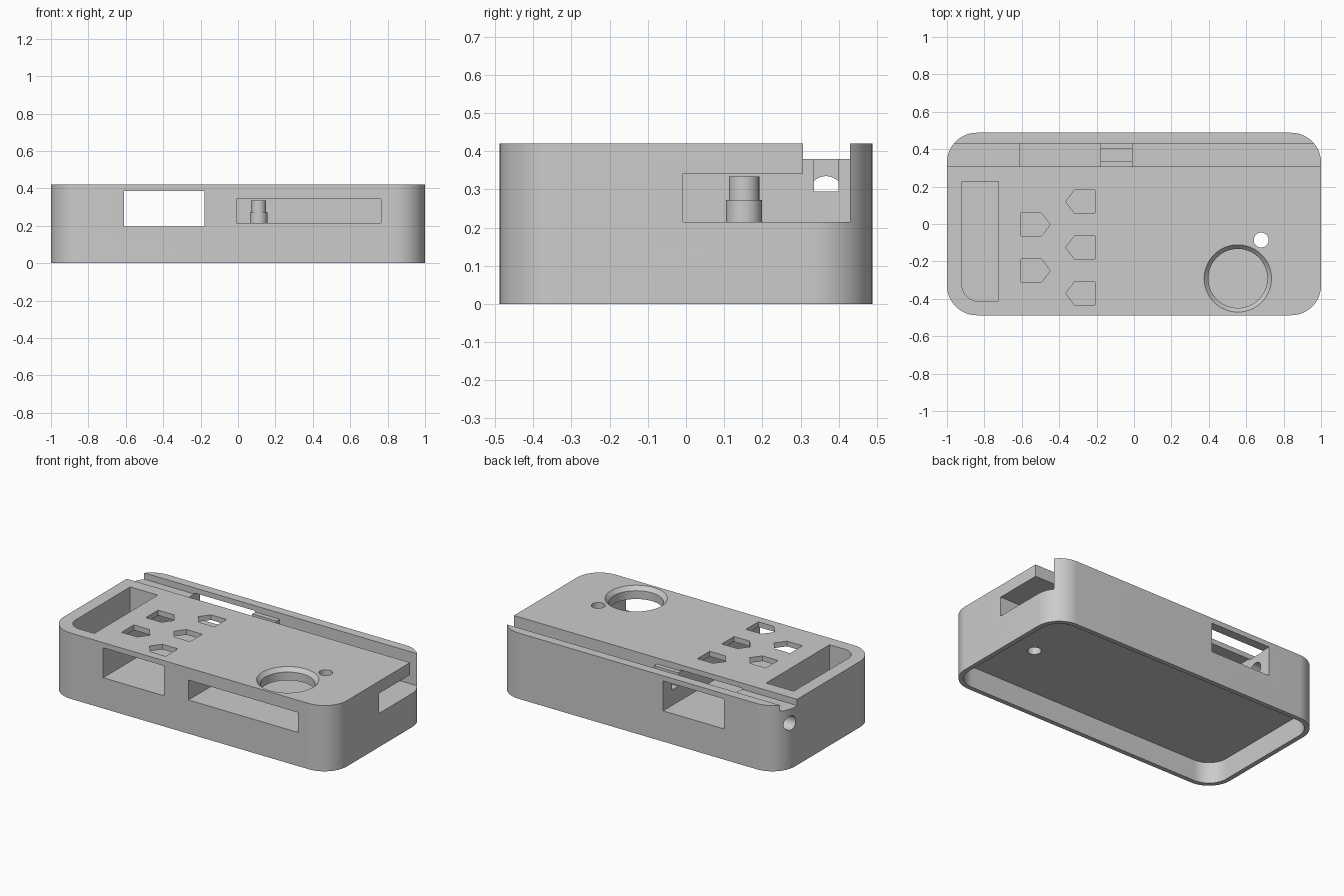
import bpy, bmesh, math
from mathutils import Matrix

if "Cube" in bpy.data.objects:
    bpy.data.objects.remove(bpy.data.objects["Cube"], do_unlink=True)

grey = bpy.data.materials.new("plain grey")
grey.use_nodes = True
grey.diffuse_color = (0.6, 0.6, 0.6, 1)
grey.node_tree.nodes["Principled BSDF"].inputs["Base Color"].default_value = (0.6, 0.6, 0.6, 1)


def finish(name, bm):
    bmesh.ops.recalc_face_normals(bm, faces=bm.faces)
    mesh = bpy.data.meshes.new(name)
    bm.to_mesh(mesh)
    bm.free()
    mesh.materials.append(grey)
    obj = bpy.data.objects.new(name, mesh)
    bpy.context.collection.objects.link(obj)
    return obj


def outline(x0, x1, y0, y1, radii=(0, 0, 0, 0), steps=20):
    """Rectangle outline; radii run counter-clockwise from the low-x, low-y corner."""
    pts = []
    corners = [(x0, y0, 1, 1), (x1, y0, -1, 1), (x1, y1, -1, -1), (x0, y1, 1, -1)]
    for i, ((x, y, sx, sy), r) in enumerate(zip(corners, radii)):
        if not r:
            pts.append((x, y))
            continue
        for k in range(steps + 1):
            a = math.pi * (1 + i / 2 + k / steps / 2)
            pts.append((x + sx * r + r * math.cos(a), y + sy * r + r * math.sin(a)))
    return pts


def prism(name, pts, z0, z1):
    bm = bmesh.new()
    low = [bm.verts.new((x, y, z0)) for x, y in pts]
    high = [bm.verts.new((x, y, z1)) for x, y in pts]
    bm.faces.new(low)
    bm.faces.new(high)
    for i in range(len(pts)):
        j = (i + 1) % len(pts)
        bm.faces.new((low[i], low[j], high[j], high[i]))
    return finish(name, bm)


def turned(name, profile, matrix, sides=48):
    """Solid of revolution from (radius, height) pairs, capped at both ends."""
    bm = bmesh.new()
    rings = [[bm.verts.new((r * math.cos(math.tau * k / sides), r * math.sin(math.tau * k / sides), z))
              for k in range(sides)] for r, z in profile]
    bm.faces.new(rings[0])
    bm.faces.new(rings[-1])
    for a, b in zip(rings, rings[1:]):
        for k in range(sides):
            n = (k + 1) % sides
            bm.faces.new((a[k], a[n], b[n], b[k]))
    bmesh.ops.transform(bm, matrix=matrix, verts=bm.verts)
    return finish(name, bm)


def box(name, x0, x1, y0, y1, z0, z1):
    return prism(name, outline(x0, x1, y0, y1), z0, z1)


def smooth(obj):
    bpy.ops.object.select_all(action="DESELECT")
    obj.select_set(True)
    bpy.context.view_layer.objects.active = obj
    bpy.ops.object.shade_smooth_by_angle(angle=math.radians(25))


def cut(target, cutter):
    mod = target.modifiers.new("cut", "BOOLEAN")
    mod.operation = "DIFFERENCE"
    mod.solver = "EXACT"
    mod.object = cutter
    bpy.context.view_layer.objects.active = target
    bpy.ops.object.modifier_apply(modifier=mod.name)
    bpy.data.objects.remove(cutter, do_unlink=True)


# Rounded case body
W, D, H, R = 1.0, 0.488, 0.42, 0.16
case = prism("case_body", outline(-W, W, -D, D, (R,) * 4), 0, H)

# Recess under the floor, leaving a thin skirt
t = 0.03
cut(case, prism("base_recess", outline(-W + t, W - t, -D + t, D - t, (R - t,) * 4), -0.1, 0.136))

# Tunnel running front to back, and the open slot with its side exit
cut(case, box("tunnel", -0.61, -0.18, -0.6, 0.6, 0.196, 0.387))
slot = outline(-0.008, 1.1, -0.008, 0.43)
slot = [(-0.008, -0.6), (0.765, -0.6), (0.765, -0.008)] + slot[1:]
cut(case, prism("slot", slot, 0.215, 0.342))

# Long groove in the top, its deep half, the wire channel and the end hole
cut(case, box("groove", -1.1, 1.1, 0.307, 0.43, 0.38, 0.5))
cut(case, box("deep_groove", -0.008, 1.1, 0.307, 0.43, 0.215, 0.5))
cut(case, box("wire_channel", -0.25, 0.05, 0.335, 0.4, 0.295, 0.45))
cut(case, turned("wire_hole", [(0.045, -1.1), (0.045, -0.5)],
                 Matrix.Translation((0, 0.367, 0.29)) @ Matrix.Rotation(math.pi / 2, 4, "Y"), 32))

# Pocket at the end, with one rounded corner
cut(case, prism("end_pocket", outline(-0.92, -0.725, -0.413, 0.227, (0.09, 0, 0, 0)), 0.196, 0.5))

# Pointed button openings in two facing columns
for base_x, way, centres in ((-0.605, 1, (-0.003, -0.249)), (-0.208, -1, (0.12, -0.126, -0.371))):
    for cy in centres:
        shoulder, tip, h = base_x + way * 0.11, base_x + way * 0.157, 0.062
        cut(case, prism("button_opening", [(base_x, cy - h), (shoulder, cy - h), (tip, cy),
                                           (shoulder, cy + h), (base_x, cy + h)], 0.3, 0.5))

# Tapered dial opening and the small through hole
cut(case, turned("dial_opening", [(0.158, 0.28), (0.158, 0.395), (0.18, H), (0.18, 0.5)],
                 Matrix.Translation((0.555, -0.291, 0)), 64))
cut(case, turned("through_hole", [(0.04, -0.1), (0.04, 0.5)], Matrix.Translation((0.68, -0.086, 0)), 32))
smooth(case)

# Stepped post standing in the slot
smooth(turned("stepped_post", [(0.047, 0.21), (0.047, 0.273), (0.04, 0.273), (0.04, 0.334)],
              Matrix.Translation((0.11, 0.152, 0))))
